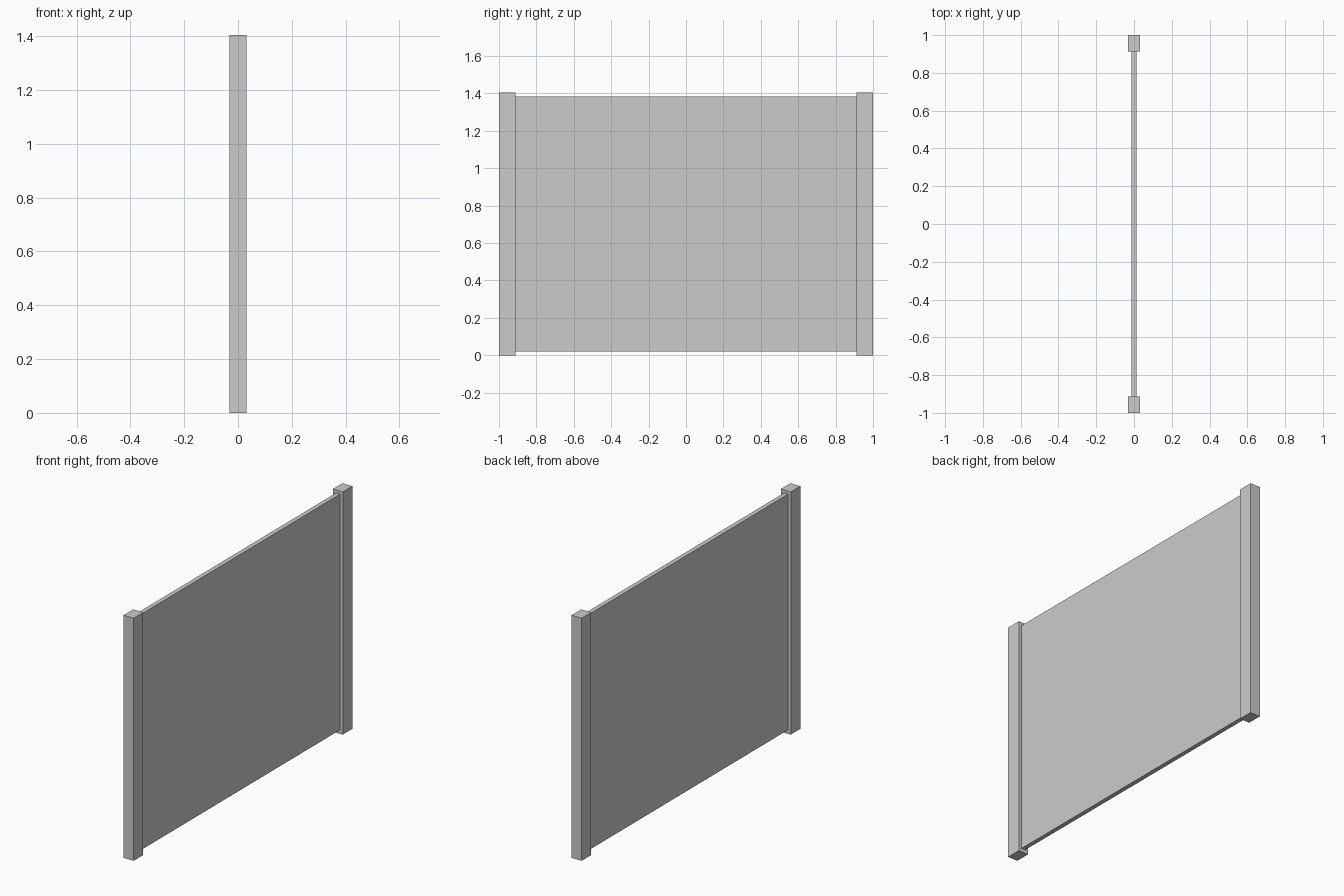
import bpy

if "Cube" in bpy.data.objects:
    bpy.data.objects.remove(bpy.data.objects["Cube"])


def box(name, lo, hi):
    """Axis-aligned box between two corners."""
    centre = [(a + b) / 2 for a, b in zip(lo, hi)]
    bpy.ops.mesh.primitive_cube_add(size=1, location=centre)
    obj = bpy.context.object
    obj.name = name
    obj.scale = [b - a for a, b in zip(lo, hi)]
    bpy.ops.object.transform_apply(location=False, rotation=False, scale=True)
    return obj


HALF_X = 0.032     # post half thickness
POST_IN = 0.912    # inner face of the posts
HEIGHT = 1.404

# Two end posts
box("post_near", (-HALF_X, -1, 0), (HALF_X, -POST_IN, HEIGHT))
box("post_far", (-HALF_X, POST_IN, 0), (HALF_X, 1, HEIGHT))

# Thin panel between the posts, raised slightly off the floor
box("panel", (-0.013, -POST_IN, 0.021), (0.013, POST_IN, 1.385))
